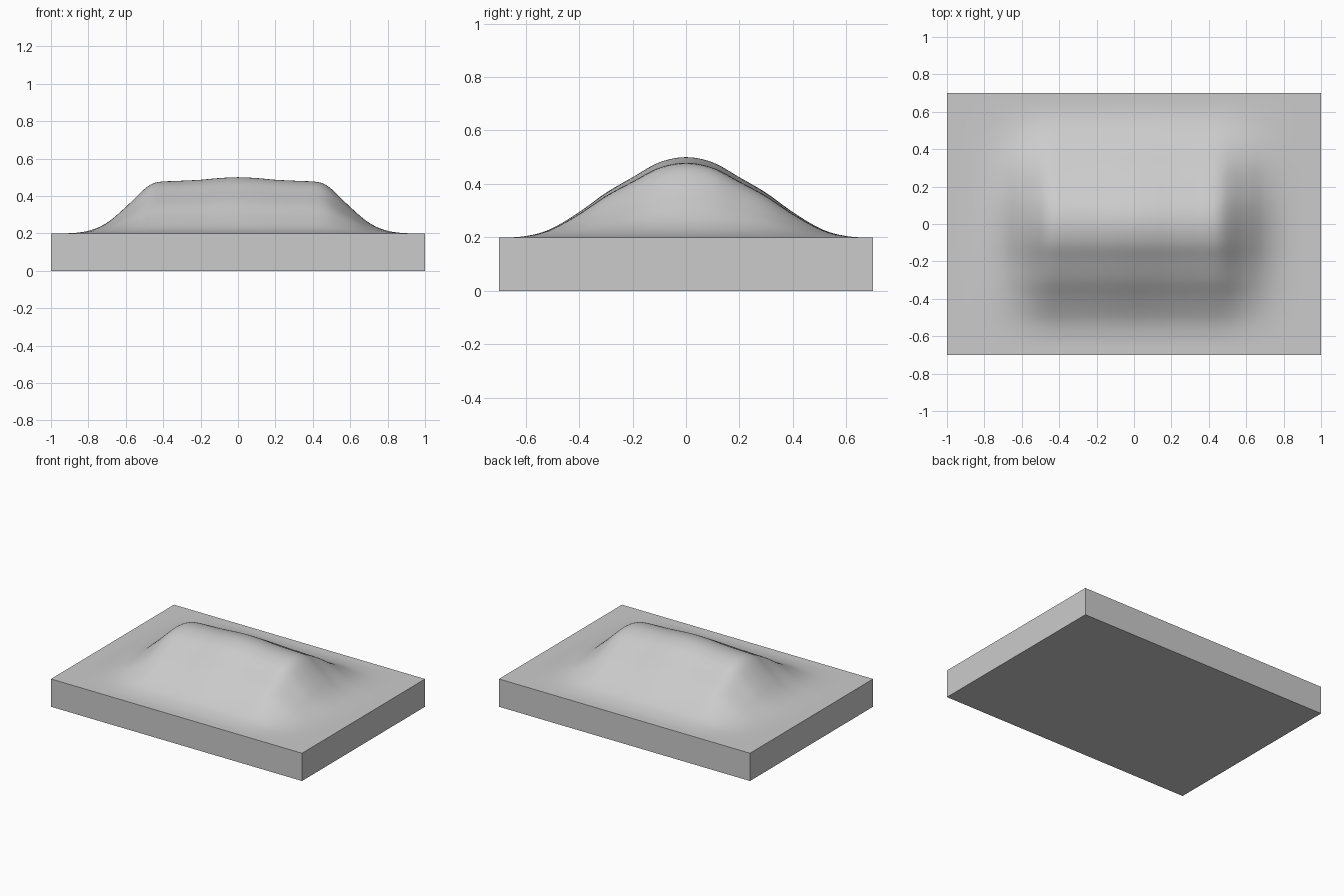
import bpy
import bmesh
import math

cube = bpy.data.objects.get("Cube")
if cube:
    bpy.data.objects.remove(cube, do_unlink=True)

HALF_X, HALF_Y = 1.0, 0.7
BASE_TOP, RISE = 0.2, 0.3

# Half profiles of the mound: (distance from centre, share of full rise)
LENGTH_PROFILE = [(0, 1), (0.1, 0.985), (0.2, 0.955), (0.32, 0.935), (0.42, 0.918),
                  (0.46, 0.88), (0.5, 0.79), (0.6, 0.47), (0.7, 0.19),
                  (0.8, 0.045), (0.94, 0)]
DEPTH_PROFILE = [(0, 1), (0.1, 0.935), (0.2, 0.75), (0.3, 0.555), (0.4, 0.315),
                 (0.5, 0.115), (0.57, 0.035), (0.66, 0)]


def smooth_profile(points, d):
    """Smooth symmetric curve through the profile points."""
    d = abs(d)
    if d >= points[-1][0]:
        return 0.0

    def slope(i):
        if i == 0 or i == len(points) - 1:
            return 0.0
        (xa, ya), (xb, yb) = points[i - 1], points[i + 1]
        return (yb - ya) / (xb - xa)

    i = max(k for k, p in enumerate(points) if p[0] <= d)
    (xa, ya), (xb, yb) = points[i], points[i + 1]
    w = xb - xa
    t = (d - xa) / w
    s = t * t * (3 - 2 * t)
    ease_out = t * (1 - t) ** 2 * w * slope(i)
    ease_in = t * t * (t - 1) * w * slope(i + 1)
    return ya + (yb - ya) * s + ease_out + ease_in


# Top surface with the raised mound
bm = bmesh.new()
bmesh.ops.create_grid(bm, x_segments=160, y_segments=112, size=1)
for v in bm.verts:
    v.co.x *= HALF_X
    v.co.y *= HALF_Y
    share = smooth_profile(LENGTH_PROFILE, v.co.x) * smooth_profile(DEPTH_PROFILE, v.co.y)
    v.co.z = BASE_TOP + RISE * share

# Side walls and flat underside
rim = [e for e in bm.edges if e.is_boundary]
walls = bmesh.ops.extrude_edge_only(bm, edges=rim)["geom"]
for v in walls:
    if isinstance(v, bmesh.types.BMVert):
        v.co.z = 0
bmesh.ops.holes_fill(bm, edges=[e for e in bm.edges if e.is_boundary], sides=0)
bmesh.ops.recalc_face_normals(bm, faces=bm.faces)

mesh = bpy.data.meshes.new("mounded_slab")
bm.to_mesh(mesh)
bm.free()
slab = bpy.data.objects.new("mounded_slab", mesh)
bpy.context.collection.objects.link(slab)

# Plain grey material
grey = bpy.data.materials.new("plain_grey")
grey.use_nodes = True
colour = (0.6, 0.6, 0.6, 1)
grey.diffuse_color = colour
grey.node_tree.nodes["Principled BSDF"].inputs["Base Color"].default_value = colour
mesh.materials.append(grey)

# Smooth mound, crisp slab edges
bpy.ops.object.select_all(action="DESELECT")
slab.select_set(True)
bpy.context.view_layer.objects.active = slab
bpy.ops.object.shade_smooth_by_angle(angle=math.radians(35))
